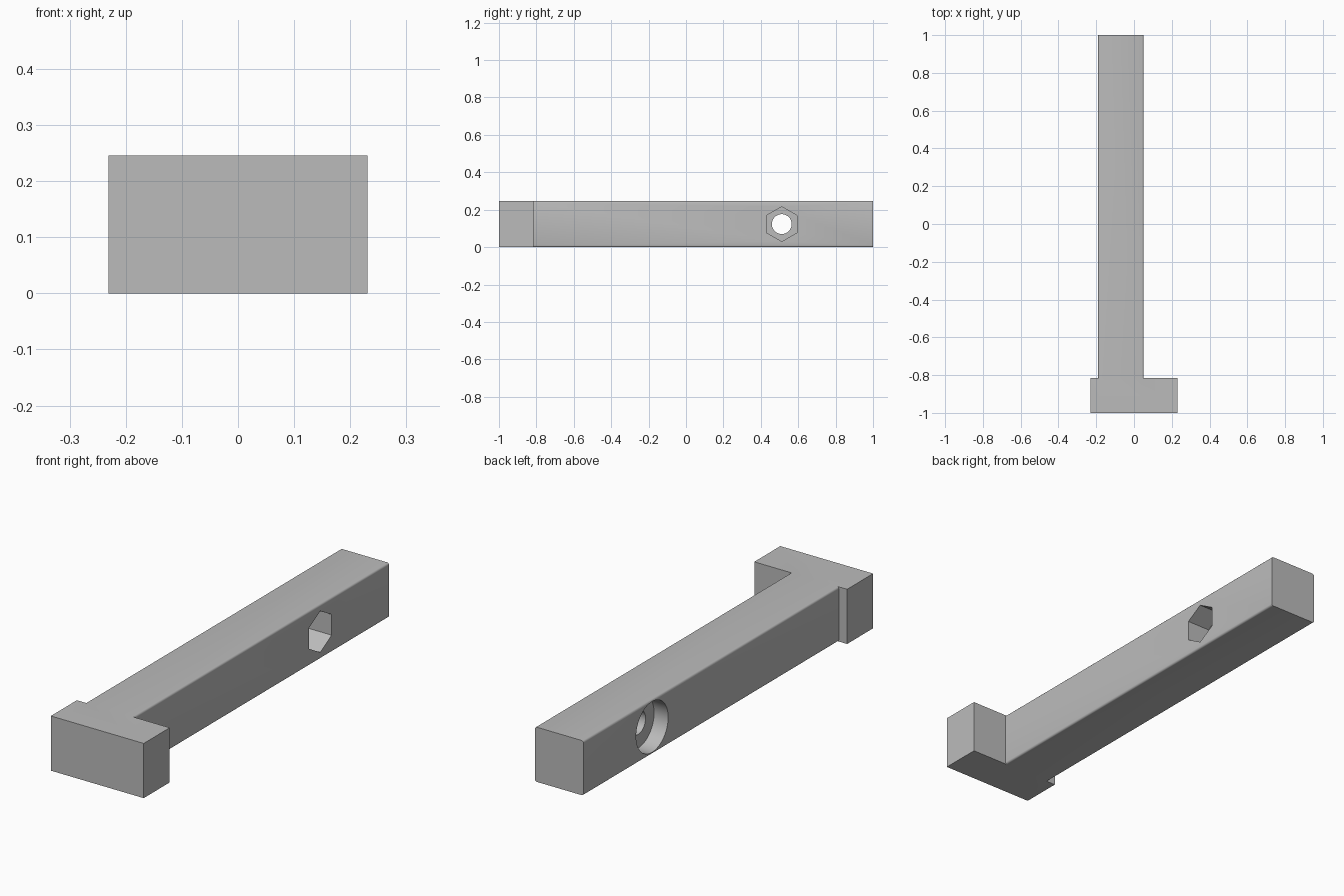
import bpy, bmesh, math
from mathutils import Matrix

cube = bpy.data.objects.get("Cube")
if cube:
    bpy.data.objects.remove(cube, do_unlink=True)

HEIGHT = 0.246
BAR_X = (-0.19, 0.051)
HEAD_BACK = -0.815
HOLE_Y, HOLE_Z = 0.512, HEIGHT / 2

grey = bpy.data.materials.new("plain grey")
grey.use_nodes = True
colour = (0.5, 0.5, 0.5, 1)
grey.diffuse_color = colour
grey.node_tree.nodes["Principled BSDF"].inputs["Base Color"].default_value = colour


def make_object(name, bm):
    mesh = bpy.data.meshes.new(name)
    bmesh.ops.recalc_face_normals(bm, faces=bm.faces)
    bm.to_mesh(mesh)
    bm.free()
    mesh.materials.append(grey)
    obj = bpy.data.objects.new(name, mesh)
    bpy.context.collection.objects.link(obj)
    return obj


def box(name, x, y, z, fillet=0):
    """Box between limits, optionally rounding the edges that run along y."""
    bm = bmesh.new()
    bmesh.ops.create_cube(bm, size=1)
    for v in bm.verts:
        v.co = [lo + (c + 0.5) * (hi - lo) for c, (lo, hi) in zip(v.co, (x, y, z))]
    if fillet:
        long_edges = [e for e in bm.edges
                      if abs(e.verts[0].co.y - e.verts[1].co.y) > 1]
        bmesh.ops.bevel(bm, geom=long_edges, offset=fillet, segments=3,
                        profile=0.5, affect='EDGES')
    return make_object(name, bm)


def bore(name, radius, sides, x0, x1):
    """Prism along x used to cut the bolt hole."""
    bm = bmesh.new()
    bmesh.ops.create_cone(bm, cap_ends=True, segments=sides, radius1=radius,
                          radius2=radius, depth=x1 - x0)
    # A corner of the prism points along y
    turn = Matrix.Rotation(math.pi / 2, 4, 'Z') @ Matrix.Rotation(math.pi / 2, 4, 'X')
    place = Matrix.Translation(((x0 + x1) / 2, HOLE_Y, HOLE_Z))
    bmesh.ops.transform(bm, matrix=place @ turn, verts=bm.verts)
    obj = make_object(name, bm)
    obj.hide_render = True
    return obj


def combine(target, tool, operation):
    mod = target.modifiers.new(tool.name, 'BOOLEAN')
    mod.operation = operation
    mod.solver = 'EXACT'
    mod.object = tool
    bpy.context.view_layer.objects.active = target
    bpy.ops.object.modifier_apply(modifier=mod.name)
    bpy.data.objects.remove(tool, do_unlink=True)


# Long bar with slightly rounded edges, joined to the wide head
bar = box("t_bar", BAR_X, (HEAD_BACK - 0.1, 1), (0, HEIGHT), fillet=0.009)
head = box("head", (-0.231, 0.231), (-1, HEAD_BACK), (0, HEIGHT))
combine(bar, head, 'UNION')

# Nut pocket on the left, round recess on the right, through hole between
combine(bar, bore("nut_pocket", 0.093, 6, BAR_X[1] - 0.115, BAR_X[1] + 0.1), 'DIFFERENCE')
combine(bar, bore("round_recess", 0.114, 64, BAR_X[0] - 0.1, BAR_X[0] + 0.07), 'DIFFERENCE')
combine(bar, bore("through_hole", 0.053, 48, BAR_X[0] - 0.1, BAR_X[1] + 0.1), 'DIFFERENCE')

bpy.ops.object.select_all(action='DESELECT')
bar.select_set(True)
bpy.context.view_layer.objects.active = bar
bpy.ops.object.shade_smooth_by_angle(angle=math.radians(35))
